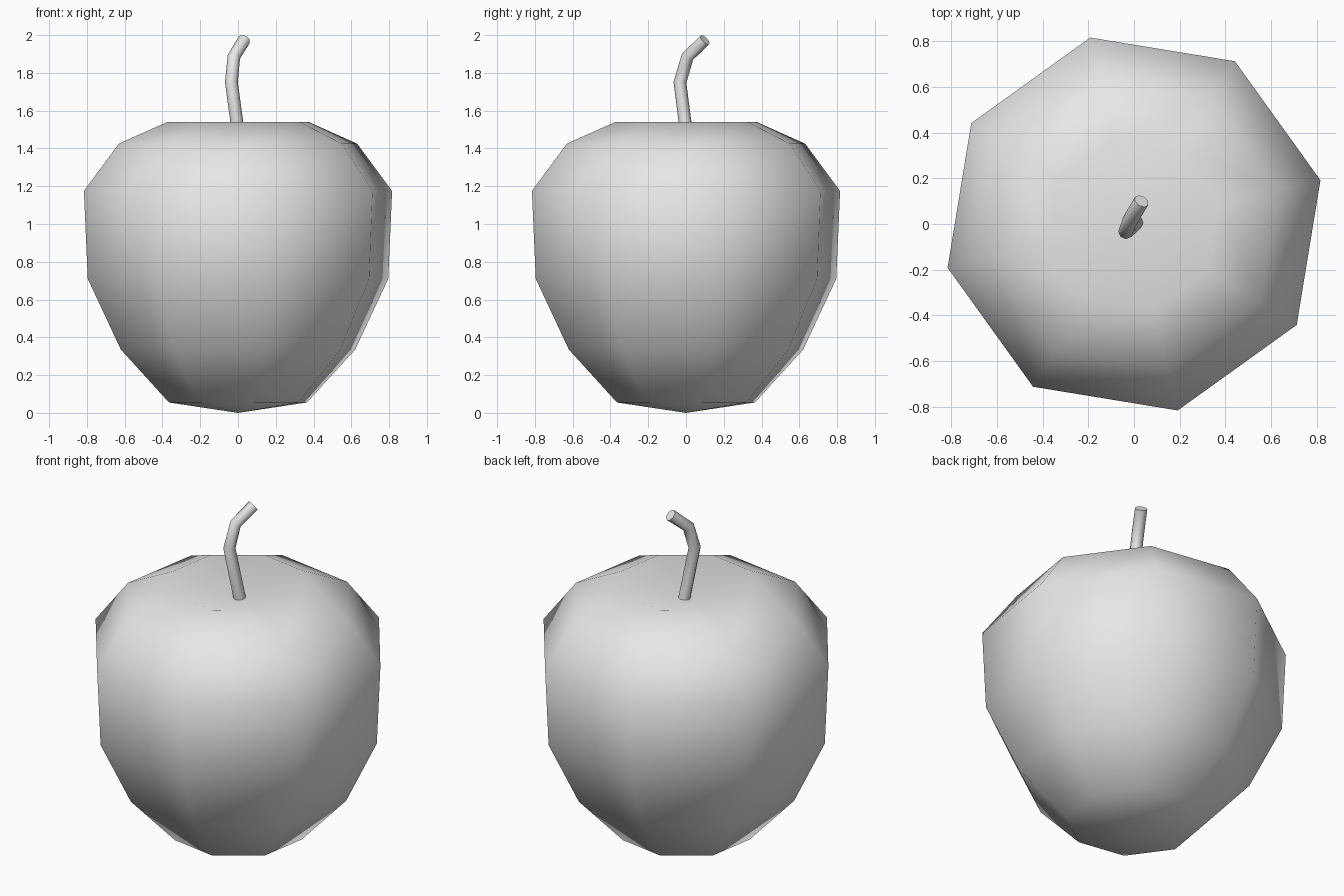
import bpy
import bmesh
import math
from mathutils import Vector

cube = bpy.data.objects.get("Cube")
if cube:
    bpy.data.objects.remove(cube, do_unlink=True)

SIDES = 8
TURN = math.radians(13.2)

# One plain grey for the whole fruit
grey = bpy.data.materials.new("plain grey")
grey.use_nodes = True
grey.diffuse_color = (0.8, 0.8, 0.8, 1)
grey.node_tree.nodes["Principled BSDF"].inputs["Base Color"].default_value = (0.8, 0.8, 0.8, 1)


def make_object(name, bm):
    bmesh.ops.recalc_face_normals(bm, faces=bm.faces)
    mesh = bpy.data.meshes.new(name)
    bm.to_mesh(mesh)
    bm.free()
    mesh.materials.append(grey)
    obj = bpy.data.objects.new(name, mesh)
    bpy.context.collection.objects.link(obj)
    return obj


def bridge(bm, lower, upper):
    n = len(lower)
    for i in range(n):
        j = (i + 1) % n
        bm.faces.new((lower[i], lower[j], upper[j], upper[i])).smooth = True


def fan(bm, ring, tip):
    for i in range(len(ring)):
        bm.faces.new((ring[i], ring[(i + 1) % len(ring)], tip)).smooth = True


# Fruit: eight-sided lathe with a shallow point below and a dimple on top
profile = [(0.375, 0.055), (0.637, 0.335), (0.817, 0.71),
           (0.838, 1.175), (0.648, 1.425), (0.385, 1.54)]
bm = bmesh.new()
rings = []
for r, z in profile:
    angles = [TURN + math.tau * i / SIDES for i in range(SIDES)]
    rings.append([bm.verts.new((r * math.cos(a), r * math.sin(a), z)) for a in angles])
for lower, upper in zip(rings, rings[1:]):
    bridge(bm, lower, upper)
fan(bm, rings[0], bm.verts.new((0, 0, 0)))
fan(bm, rings[-1], bm.verts.new((0, 0, 1.44)))
make_object("fruit_body", bm)

# Stem: bent tube with mitred joints and a flat cut end
path = [Vector(p) for p in ((0.008, 0.008, 1.435), (-0.035, -0.032, 1.75),
                            (-0.022, 0.008, 1.885), (0.033, 0.1, 1.975))]
RADIUS = 0.034
bm = bmesh.new()
rings = []
for i, p in enumerate(path):
    before = (p - path[max(i - 1, 0)]).normalized()
    after = (path[min(i + 1, len(path) - 1)] - p).normalized()
    along = (before + after).normalized()
    side = Vector((0, 1, 0)).cross(along).normalized()
    other = along.cross(side)
    rings.append([bm.verts.new(p + RADIUS * (math.cos(a) * side + math.sin(a) * other))
                  for a in (math.tau * k / SIDES for k in range(SIDES))])
for lower, upper in zip(rings, rings[1:]):
    bridge(bm, lower, upper)
bm.faces.new(rings[0][::-1])
bm.faces.new(rings[-1])
stem = make_object("stem", bm)
bpy.context.view_layer.objects.active = stem
stem.select_set(True)
bpy.ops.object.shade_smooth_by_angle(angle=math.radians(60))
